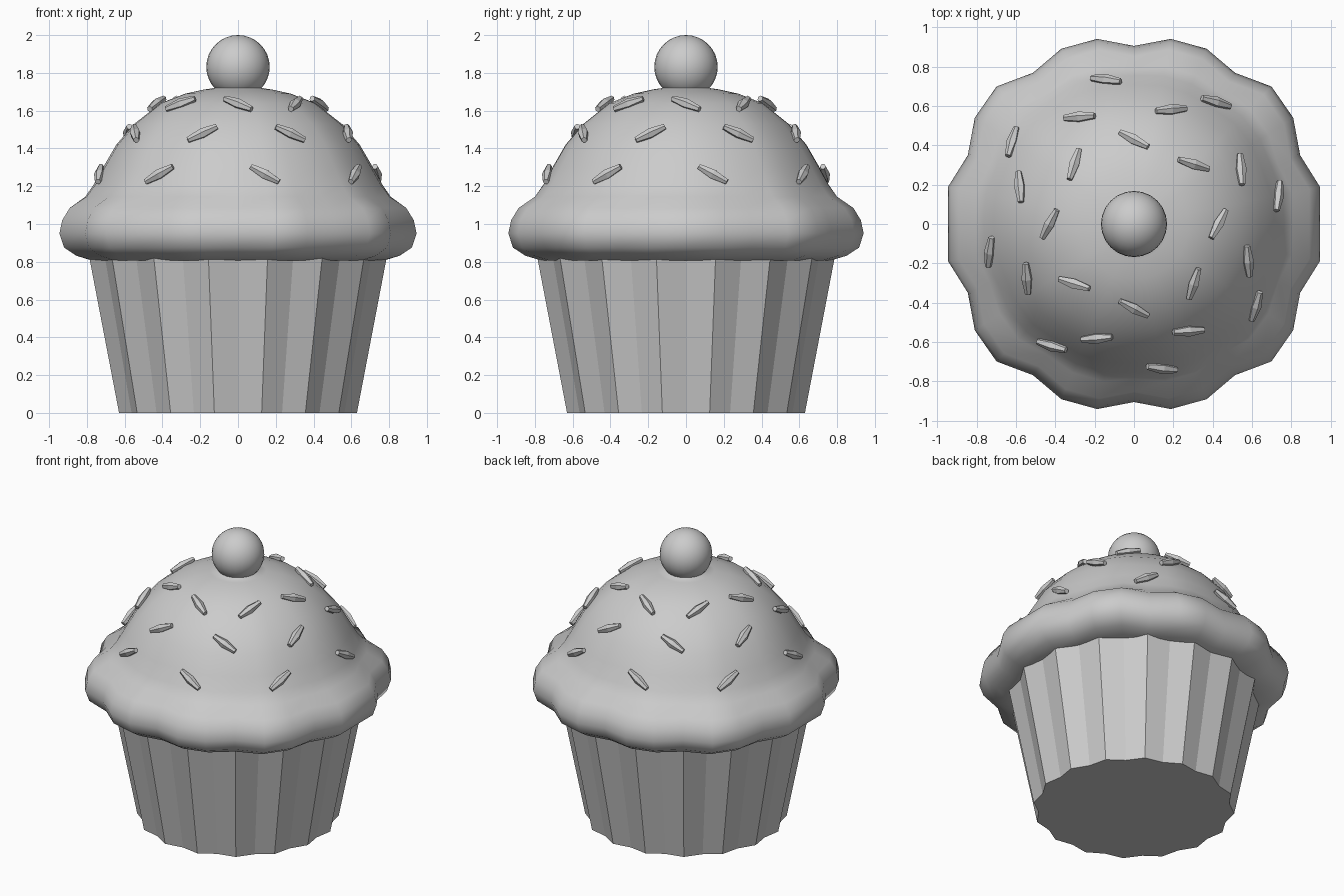
import bpy, bmesh
from math import sin, cos, pi, radians
from mathutils import Vector, Matrix

if "Cube" in bpy.data.objects:
    bpy.data.objects.remove(bpy.data.objects["Cube"])

N = 32


def finish(name, bm, smooth=False):
    bmesh.ops.recalc_face_normals(bm, faces=bm.faces)
    for f in bm.faces:
        f.smooth = smooth
    me = bpy.data.meshes.new(name)
    bm.to_mesh(me)
    bm.free()
    ob = bpy.data.objects.new(name, me)
    bpy.context.collection.objects.link(ob)
    return ob


def loft(bm, rings):
    """Skin a stack of closed point rings and cap both ends."""
    vs = [[bm.verts.new(p) for p in ring] for ring in rings]
    n = len(vs[0])
    for a, b in zip(vs, vs[1:]):
        for i in range(n):
            j = (i + 1) % n
            bm.faces.new((a[i], a[j], b[j], b[i]))
    bm.faces.new(vs[0][::-1])
    bm.faces.new(vs[-1])


def ring(z, radius):
    return [(radius(k) * cos(2 * pi * k / N), radius(k) * sin(2 * pi * k / N), z)
            for k in range(N)]


# Pleated paper cup: 16 outer ridges alternating with inner folds
bm = bmesh.new()
loft(bm, [ring(z, lambda k: outer if k % 2 else inner)
          for z, outer, inner in ((0, 0.642, 0.61), (0.83, 0.804, 0.764))])
finish("paper_cup", bm)

# Frosting: one turned profile (radius, height, lobe strength) with a wavy rim
LOBES = [0.945, 0.964, 0.914, 0.973, 0.988, 0.924, 0.964, 0.959, 0.905]
PROFILE = [(0.70, 0.815, 0.3), (0.78, 0.808, 0.5), (0.86, 0.832, 0.9), (0.925, 0.875, 1),
           (0.95, 0.95, 1), (0.935, 1.02, 1), (0.895, 1.085, 1), (0.81, 1.145, 0.6),
           (0.765, 1.21, 0.3), (0.715, 1.30, 0.25), (0.645, 1.42, 0.25),
           (0.55, 1.53, 0.25), (0.41, 1.64, 0.25), (0.28, 1.69, 0.25),
           (0.18, 1.712, 0.2), (0.125, 1.72, 0.1), (0.105, 1.745, 0)]


def lobe(k):
    k %= 16
    return LOBES[k if k <= 8 else 16 - k] / 0.95 - 1


bm = bmesh.new()
loft(bm, [ring(z, lambda k: r * (1 + w * lobe(k))) for r, z, w in PROFILE])
finish("frosting", bm, True)

# Cherry
bm = bmesh.new()
bmesh.ops.create_uvsphere(bm, u_segments=24, v_segments=16, radius=0.168)
bmesh.ops.translate(bm, verts=bm.verts, vec=(0, 0, 1.832))
finish("cherry", bm, True)


# Sprinkles: three rings of eight little barrels with alternating tilt
def sprinkle(name, theta, r, z, slope, tilt):
    out = Vector((cos(theta), sin(theta), 0))
    tangent = Vector((-sin(theta), cos(theta), 0))
    normal = (out * slope + Vector((0, 0, 1))).normalized()
    down = tangent.cross(normal)
    if down.z > 0:
        down = -down
    axis = tangent * cos(tilt) + down * sin(tilt)
    side = normal.cross(axis)
    centre = out * r + Vector((0, 0, z)) + normal * 0.008
    bm = bmesh.new()
    loft(bm, [[centre + axis * t + (side * cos(a) + normal * sin(a)) * q
               for a in (i * pi / 3 for i in range(6))]
              for t, q in ((-0.085, 0.016), (0, 0.029), (0.085, 0.016))])
    finish(name, bm)


for row, (start, r, z, slope) in enumerate(((0, 0.425, 1.63, 0.75),
                                            (27, 0.605, 1.475, 1.2),
                                            (11, 0.74, 1.26, 1.8))):
    for i in range(8):
        sprinkle(f"sprinkle_{row + 1}_{i + 1}", radians(start + 45 * i), r, z, slope,
                 radians(33 if i % 2 == 0 else -33))
